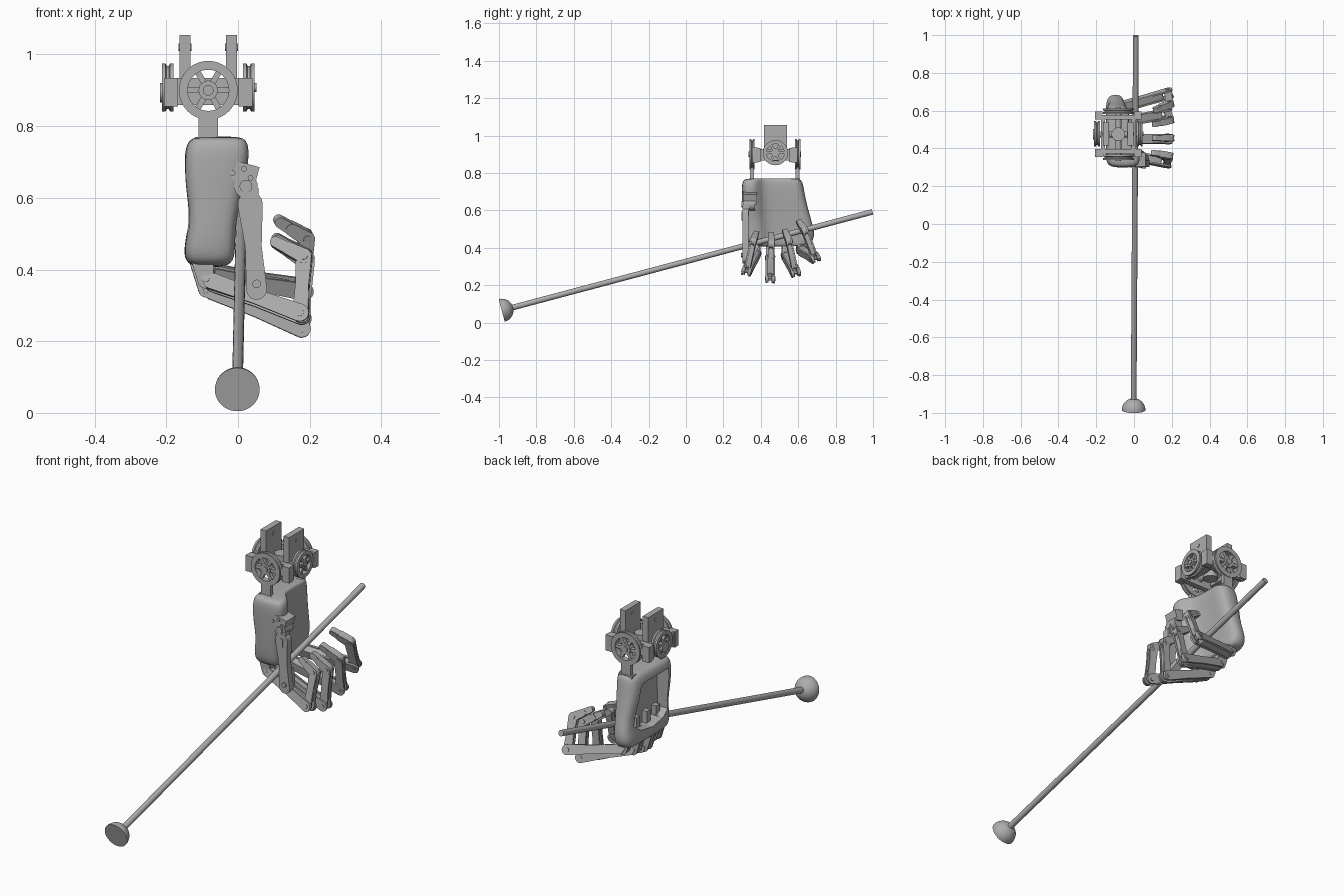
import bpy, bmesh, math
from mathutils import Vector as V, Matrix

if "Cube" in bpy.data.objects:
    bpy.data.objects.remove(bpy.data.objects["Cube"], do_unlink=True)

gray = bpy.data.materials.new("metal_gray")
gray.use_nodes = True
gray.diffuse_color = (.42, .42, .42, 1)
gray.node_tree.nodes["Principled BSDF"].inputs["Base Color"].default_value = (.42, .42, .42, 1)
hard_parts = []


def finish(name, bm, hard=True):
    bmesh.ops.recalc_face_normals(bm, faces=bm.faces)
    mesh = bpy.data.meshes.new(name)
    bm.to_mesh(mesh)
    bm.free()
    mesh.materials.append(gray)
    ob = bpy.data.objects.new(name, mesh)
    bpy.context.collection.objects.link(ob)
    if hard:
        hard_parts.append(ob)
    return ob


def box(name, center, size, rot=Matrix()):
    bm = bmesh.new()
    m = Matrix.Translation(center) @ rot @ Matrix.Diagonal((*size, 1))
    bmesh.ops.create_cube(bm, size=1, matrix=m)
    return finish(name, bm)


def rod(name, a, b, r, r2=None, sides=24):
    a, b = V(a), V(b)
    bm = bmesh.new()
    m = Matrix.Translation((a + b) / 2) @ (b - a).to_track_quat('Z', 'Y').to_matrix().to_4x4()
    bmesh.ops.create_cone(bm, cap_ends=True, segments=sides, radius1=r, radius2=r2 or r,
                          depth=(b - a).length, matrix=m)
    return finish(name, bm)


def link(name, a, b, n, r1, r2, thick, offset=0, waist=1.0):
    """Round-ended plate from a to b, extruded along n."""
    a, b = V(a), V(b)
    d = (b - a).normalized()
    n = (n - d * n.dot(d)).normalized()
    t, length = n.cross(d), (b - a).length
    arc = [math.pi * (.5 + i / 10) for i in range(11)]
    pts = [(r1 * math.cos(q), r1 * math.sin(q)) for q in arc]
    mid = (r1 + r2) / 2 * waist
    pts.append((length / 2, -mid))
    pts += [(length - r2 * math.cos(q), -r2 * math.sin(q)) for q in arc]
    pts.append((length / 2, mid))
    bm = bmesh.new()
    f = bm.faces.new([bm.verts.new(a + d * x + t * y + n * (offset - thick / 2)) for x, y in pts])
    g = bmesh.ops.extrude_face_region(bm, geom=[f])
    bmesh.ops.translate(bm, vec=n * thick,
                        verts=[v for v in g["geom"] if isinstance(v, bmesh.types.BMVert)])
    return finish(name, bm)


def wheel(name, center, axis, R, thick):
    """Grooved spoked pulley."""
    m = Matrix.Translation(center) @ V(axis).to_track_quat('Z', 'Y').to_matrix().to_4x4()
    h = thick / 2
    prof = [(R * .7, -h), (R, -h), (R, -h * .4), (R * .9, -h * .2),
            (R * .9, h * .2), (R, h * .4), (R, h), (R * .7, h)]
    bm = bmesh.new()
    rings = []
    for i in range(40):
        q = math.tau * i / 40
        rings.append([bm.verts.new(m @ V((r * math.cos(q), r * math.sin(q), z))) for r, z in prof])
    for i, a in enumerate(rings):
        b = rings[(i + 1) % 40]
        for j in range(8):
            k = (j + 1) % 8
            bm.faces.new((a[j], a[k], b[k], b[j]))
    for i in range(6):
        s = m @ Matrix.Rotation(math.tau * i / 6, 4, 'Z') @ Matrix.Translation((R * .5, 0, 0))
        bmesh.ops.create_cube(bm, size=1, matrix=s @ Matrix.Diagonal((R * .5, R * .2, thick * .7, 1)))
    bmesh.ops.create_cone(bm, cap_ends=True, segments=24, radius1=R * .33, radius2=R * .33,
                          depth=thick, matrix=m)
    finish(name, bm)
    out = V(axis)
    rod(name + "_cap", V(center), V(center) + out * (h + .005), R * .18)


# Long shaft with a half-ball end
tail, tip = V((-.002, -.985, .065)), V((.01, .997, .592))
axis = (tip - tail).normalized()
rod("shaft", tail, tip, .015)
bm = bmesh.new()
bmesh.ops.create_uvsphere(bm, u_segments=40, v_segments=24, radius=.0625,
                          matrix=Matrix.Translation(tail) @ axis.to_track_quat('Z', 'Y').to_matrix().to_4x4())
cut = bmesh.ops.bisect_plane(bm, geom=bm.verts[:] + bm.edges[:] + bm.faces[:], plane_co=tail,
                             plane_no=-axis, dist=1e-5, clear_outer=True)
bmesh.ops.holes_fill(bm, edges=[e for e in bm.edges if e.is_boundary])
finish("shaft_end_dome", bm)

# Palm shell: lofted section with a thicker thumb side
section = [(0, .08), (.12, 0), (.5, -.01), (.88, 0), (1, .07), (1, .19), (.87, .27), (.68, .36),
           (.66, .7), (.7, .9), (.55, 1), (.2, 1), (0, .93), (0, .65), (0, .35)]
levels = [(.772, -.115, .005, .325, .60), (.76, -.14, .027, .305, .622), (.72, -.15, .033, .30, .63),
          (.64, -.15, .02, .305, .645), (.55, -.135, -.003, .31, .67), (.48, -.147, -.008, .315, .69),
          (.43, -.153, -.008, .325, .68), (.405, -.125, -.03, .35, .64)]
bm = bmesh.new()
rings = [[bm.verts.new((x0 + (x1 - x0) * u, y0 + (y1 - y0) * v, z)) for u, v in section]
         for z, x0, x1, y0, y1 in levels]
for a, b in zip(rings, rings[1:]):
    for j in range(len(section)):
        k = (j + 1) % len(section)
        bm.faces.new((a[j], a[k], b[k], b[j]))
bm.faces.new(rings[0])
bm.faces.new(rings[-1])
for f in bm.faces:
    f.smooth = True
palm = finish("palm_shell", bm, hard=False)
sub = palm.modifiers.new("smooth", 'SUBSURF')
sub.levels = sub.render_levels = 2

# Open back of the palm
bm = bmesh.new()
f = bm.faces.new([bm.verts.new((-.3, y, z)) for y, z in
                  [(.35, .72), (.55, .72), (.575, .7), (.62, .52), (.57, .485), (.48, .47),
                   (.39, .485), (.345, .51)]])
g = bmesh.ops.extrude_face_region(bm, geom=[f])
bmesh.ops.translate(bm, vec=(.22, 0, 0), verts=[v for v in g["geom"] if isinstance(v, bmesh.types.BMVert)])
cutter = finish("palm_opening_cutter", bm, hard=False)
cutter.hide_render = True
cutter.hide_set(True)
cutter.display_type = 'WIRE'
hole = palm.modifiers.new("opening", 'BOOLEAN')
hole.operation, hole.object, hole.solver = 'DIFFERENCE', cutter, 'EXACT'

# Fingers: knuckle, first bend, second bend, tip
fingers = {
    "index": ((-.088, .375, .37), (.175, .325, .275), (.185, .36, .435), (.105, .375, .475)),
    "middle": ((-.088, .45, .345), (.178, .45, .235), (.192, .455, .42), (.11, .455, .47)),
    "ring": ((-.085, .535, .36), (.178, .585, .268), (.19, .55, .435), (.11, .53, .485)),
    "little": ((-.08, .615, .39), (.182, .69, .345), (.19, .635, .49), (.115, .605, .535)),
}
for name, pts in fingers.items():
    K, P, M, T = map(V, pts)
    n = (M - P).cross(P - K).normalized()
    top = K + V((-.015, .0, .085))
    for side, s in (("front", 1), ("back", -1)):
        link(f"{name}_knuckle_{side}_plate", top, K, n, .034, .023, .009, s * .018)
        link(f"{name}_lower_{side}_plate", K.lerp(P, .06), P, n, .023, .025, .009, s * .0205, .85)
        link(f"{name}_upper_{side}_plate", P, M, n, .022, .022, .008, s * .012, .85)
    link(f"{name}_knuckle_core", top, K.lerp(top, .3), n, .03, .022, .03)
    link(f"{name}_lower_core", K, K.lerp(P, .84), n, .02, .014, .034, 0, .9)
    link(f"{name}_upper_core", P.lerp(M, .2), P.lerp(M, .8), n, .015, .015, .018)
    link(f"{name}_tip", M, M.lerp(T, .55), n, .021, .018, .034)
    link(f"{name}_tip_pad", M.lerp(T, .5), T, n, .017, .015, .028)
    for joint, p, w in (("knuckle", K, .027), ("first", P, .028), ("second", M, .02)):
        rod(f"{name}_{joint}_pin", p - n * w, p + n * w, .011, sides=12)
    # inner support post seen in the open back
    box(f"{name}_palm_post", (-.092, K.y + .005, .495), (.03, .03, .075))

# Thumb: motor block, swivel, forked link, short end joint
tilt = Matrix.Rotation(math.radians(15), 4, 'Y')
block = V((.012, .342, .67))
box("thumb_block", block, (.085, .075, .055), tilt)
for x, z in ((-.026, -.008), (.002, .012), (.026, -.008)):
    p = block + tilt.to_3x3() @ V((x, -.037, z))
    rod("thumb_block_bolt", p, p + V((0, -.006, 0)), .008, sides=12)
rod("thumb_swivel", (.022, .305, .632), (.022, .37, .632), .033)
rod("thumb_swivel_cap", (.022, .298, .632), (.022, .31, .632), .018, sides=12)
top, end = V((.034, .318, .582)), V((.052, .318, .345))
link("thumb_link", top, end, V((0, 1, 0)), .035, .029, .034, 0, .72)
for x in (.018, .05):
    box("thumb_fork", (x, .32, .60), (.014, .036, .055))
link("thumb_slot_plate", (.036, .30, .585), (.038, .30, .55), V((0, 1, 0)), .008, .005, .006)
rod("thumb_end_pin", (.052, .294, .36), (.052, .342, .36), .012, sides=12)
link("thumb_end", end + V((0, .025, .012)), (.03, .37, .40), V((1, 0, 0)), .018, .015, .04)
link("thumb_brace", (-.025, .335, .68), (.0, .345, .62), V((0, 1, 0)), .024, .02, .04)

# Wrist: two crossed pairs of pulleys around an open square frame
cx, cy, cz = -.083, .475, .9
for side, s in (("front", -1), ("back", 1)):
    y = cy + s * .122
    wheel(f"wrist_{side}_pulley", (cx, y, cz), (0, s, 0), .082, .028)
    box(f"wrist_{side}_arm", (cx, y, .79), (.054, .022, .09))
    box(f"wrist_{side}_beam", (cx, cy + s * .09, .897), (.245, .026, .075))
    box(f"wrist_{side}_foot", (cx, y - s * .005, .757), (.075, .035, .025))
for side, s in (("right", -1), ("left", 1)):
    wheel(f"wrist_{side}_pulley", (cx + s * .113, cy + .003, .908), (s, 0, 0), .067, .032)
    post = box(f"wrist_{side}_post", (cx + s * .065, cy + .003, .962), (.031, .123, .186))
    box(f"wrist_{side}_beam", (cx + s * .082, cy, .897), (.022, .18, .06))
    x = cx + s * .065
    rod(f"wrist_{side}_post_bolt", (x - .018, cy + .003, 1.02), (x + .018, cy + .003, 1.02), .01, sides=12)
    for f in (-1, 1):
        box(f"wrist_{side}_corner", (cx + s * .104, cy + f * .105, .895), (.04, .03, .08))
rod("wrist_cross_axle", (cx - .133, cy, cz), (cx + .12, cy, cz), .016)
rod("wrist_long_axle", (cx, cy - .13, cz), (cx, cy + .13, cz), .016)
rod("wrist_center_hub", (cx, cy, .865), (cx, cy, .935), .036)
rod("wrist_side_nut", (-.217, cy, .893), (-.2, cy, .893), .027, sides=16)

# Shading and small edge chamfers
bpy.ops.object.select_all(action='DESELECT')
for ob in hard_parts:
    ob.select_set(True)
bpy.context.view_layer.objects.active = hard_parts[0]
bpy.ops.object.shade_smooth_by_angle()
